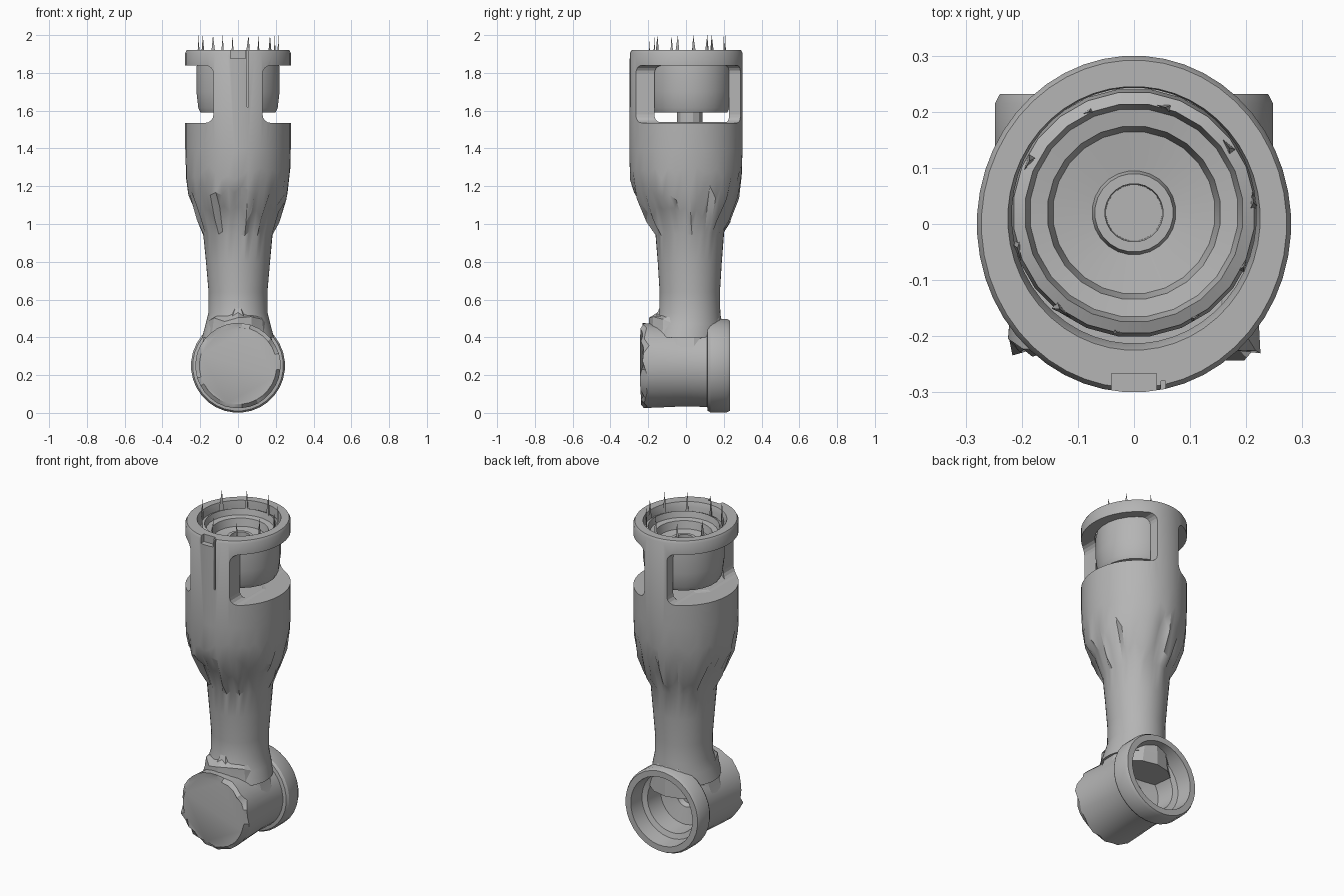
import bpy, bmesh, math, random
from mathutils import Matrix, Vector

random.seed(4)
if "Cube" in bpy.data.objects:
    bpy.data.objects.remove(bpy.data.objects["Cube"], do_unlink=True)

grey = bpy.data.materials.new("machined grey")
grey.use_nodes = True
COLOUR = (0.46, 0.46, 0.46, 1)
grey.diffuse_color = COLOUR
grey.node_tree.nodes["Principled BSDF"].inputs["Base Color"].default_value = COLOUR


def make(name, bm, angle=30):
    bmesh.ops.recalc_face_normals(bm, faces=bm.faces)
    mesh = bpy.data.meshes.new(name)
    bm.to_mesh(mesh)
    bm.free()
    mesh.materials.append(grey)
    ob = bpy.data.objects.new(name, mesh)
    bpy.context.collection.objects.link(ob)
    if angle:
        select(ob)
        bpy.ops.object.shade_smooth_by_angle(angle=math.radians(angle))
    return ob


def select(ob):
    bpy.ops.object.select_all(action='DESELECT')
    ob.select_set(True)
    bpy.context.view_layer.objects.active = ob


def loft(name, rings, sides=40, matrix=None, jitter=None, angle=30):
    """Skin elliptical rings (height, rx, ry, centre y); ends are capped."""
    bm = bmesh.new()
    loops = []
    for i, (z, rx, ry, cy) in enumerate(rings):
        loop = []
        for k in range(sides):
            a = math.tau * (k + 0.5) / sides
            dz, dr = 0, 1
            if jitter and i in jitter:
                dz = random.uniform(-1, 1) * jitter[i]
                dr = 1 + random.uniform(-0.3, 0.12) * jitter[i]
            loop.append(bm.verts.new((rx * dr * math.cos(a), cy + ry * dr * math.sin(a), z + dz)))
        loops.append(loop)
    for a, b in zip(loops, loops[1:]):
        for k in range(sides):
            n = (k + 1) % sides
            bm.faces.new((a[k], a[n], b[n], b[k]))
    bm.faces.new(loops[0])
    bm.faces.new(loops[-1])
    if matrix:
        bmesh.ops.transform(bm, matrix=matrix, verts=bm.verts)
    return make(name, bm, angle)


def turned(name, profile, cy=0, **kw):
    return loft(name, [(z, r, r, cy) for z, r in profile], **kw)


def cut(ob, cutter):
    mod = ob.modifiers.new("cut", 'BOOLEAN')
    mod.operation = 'DIFFERENCE'
    mod.solver = 'EXACT'
    mod.object = cutter
    select(ob)
    bpy.ops.object.modifier_apply(modifier=mod.name)
    bpy.data.objects.remove(cutter, do_unlink=True)


def prism(name, outline, low, high, rounded=None):
    bm = bmesh.new()
    face = bm.faces.new([bm.verts.new((x, y, low)) for x, y in outline])
    out = bmesh.ops.extrude_face_region(bm, geom=[face])
    top = [v for v in out["geom"] if isinstance(v, bmesh.types.BMVert)]
    bmesh.ops.translate(bm, verts=top, vec=(0, 0, high - low))
    if rounded:
        edges = [e for e in bm.edges if abs(e.verts[0].co.z - e.verts[1].co.z) < 0.001
                 and all(abs(v.co.x) < 0.2 for v in e.verts)]
        bmesh.ops.bevel(bm, geom=edges, offset=rounded, segments=4, profile=0.5, affect='EDGES')
    ob = make(name, bm, 0)
    ob.hide_render = True
    return ob


# Arm housing: neck, flared shoulder, barrel and the bore at the top
housing = loft("arm_housing", [
    (0.40, 0.19, 0.19, 0.0), (0.47, 0.172, 0.178, 0.012), (0.53, 0.157, 0.162, 0.02),
    (0.64, 0.156, 0.160, 0.02), (0.80, 0.170, 0.170, 0.02), (0.95, 0.184, 0.182, 0.02),
    (1.05, 0.222, 0.228, 0.012), (1.17, 0.264, 0.280, 0.002), (1.27, 0.277, 0.296, 0),
    (1.40, 0.28, 0.30, 0), (1.905, 0.28, 0.30, 0), (1.92, 0.272, 0.292, 0),
    (1.92, 0.225, 0.235, 0.01), (1.89, 0.218, 0.228, 0.015), (1.54, 0.218, 0.228, 0.015)],
    sides=48, jitter={5: 0.012, 6: 0.045, 7: 0.045, 8: 0.04})

# Side windows, leaving a broad front post and a narrow back post
for side in (1, -1):
    outline = [(0.13, -0.4), (0.5, -0.4), (0.5, 0.4), (0.075, 0.4), (0.075, 0.06), (0.13, 0.0)]
    cut(housing, prism("window_cutter", [(x * side, y) for x, y in outline], 1.535, 1.84, 0.045))

# Front notch and the fine slot beside it
notch = [(-0.04, -0.4), (0.04, -0.4), (0.04, -0.266), (-0.04, -0.266)]
cut(housing, prism("notch_cutter", notch, 1.875, 2.0))
slot = [(0.048, -0.4), (0.056, -0.4), (0.056, -0.28), (0.048, -0.28)]
cut(housing, prism("slot_cutter", slot, 1.62, 1.95))

# Motor cup seen through the windows, with hub and shaft hole
turned("motor_cup", [
    (1.60, 0.10), (1.59, 0.20), (1.615, 0.212), (1.70, 0.222), (1.82, 0.222), (1.875, 0.216),
    (1.885, 0.195), (1.85, 0.186), (1.845, 0.155), (1.80, 0.145), (1.79, 0.075),
    (1.81, 0.07), (1.81, 0.052), (1.72, 0.05)], cy=0.02, sides=24)
turned("motor_shaft", [(1.5, 0.07), (1.62, 0.07)], cy=0.02, sides=12)

# Joint drum on a front to back axis; its back is an open stepped socket
lay_down = Matrix.Translation((0, 0, 0.25)) @ Matrix.Rotation(math.radians(-90), 4, 'X')
turned("joint_drum", [
    (-0.232, 0.205), (-0.215, 0.226), (-0.14, 0.222), (0.0, 0.216), (0.112, 0.22),
    (0.115, 0.24), (0.13, 0.249), (0.215, 0.249), (0.232, 0.24), (0.232, 0.205),
    (0.14, 0.195), (0.13, 0.165), (0.02, 0.155), (0.0, 0.06), (-0.03, 0.05)],
    sides=32, matrix=lay_down, jitter={0: 0.012, 1: 0.02, 2: 0.02})

# Faceted saddle blending the drum into the neck
loft("joint_saddle", [(0.33, 0.205, 0.205, -0.005), (0.43, 0.172, 0.198, 0.0),
                      (0.485, 0.163, 0.195, 0.0), (0.525, 0.13, 0.165, 0.015)],
     sides=14, jitter={1: 0.02, 2: 0.025, 3: 0.01}, angle=12)

# Small pointed lug on the front of the saddle
lug = bmesh.new()
bmesh.ops.create_cone(lug, cap_ends=True, segments=5, radius1=0.10, radius2=0.015, depth=0.16,
                      matrix=Matrix.Translation((0, -0.12, 0.495)))
make("front_lug", lug, 0)

# Thin pointed slivers standing around the rim
for deg in (8, 38, 75, 112, 150, 195, 232, 262, 300, 335):
    a = math.radians(deg)
    pos = Vector((0.215 * math.cos(a), 0.01 + 0.205 * math.sin(a), 1.925))
    sliver = bmesh.new()
    bmesh.ops.create_cone(sliver, cap_ends=True, segments=3, radius1=random.uniform(0.012, 0.024),
                          radius2=0, depth=0.15,
                          matrix=Matrix.Translation(pos) @ Matrix.Rotation(a, 4, 'Z')
                          @ Matrix.Diagonal((0.4, 1, 1, 1)))
    make("rim_sliver", sliver, 0)
